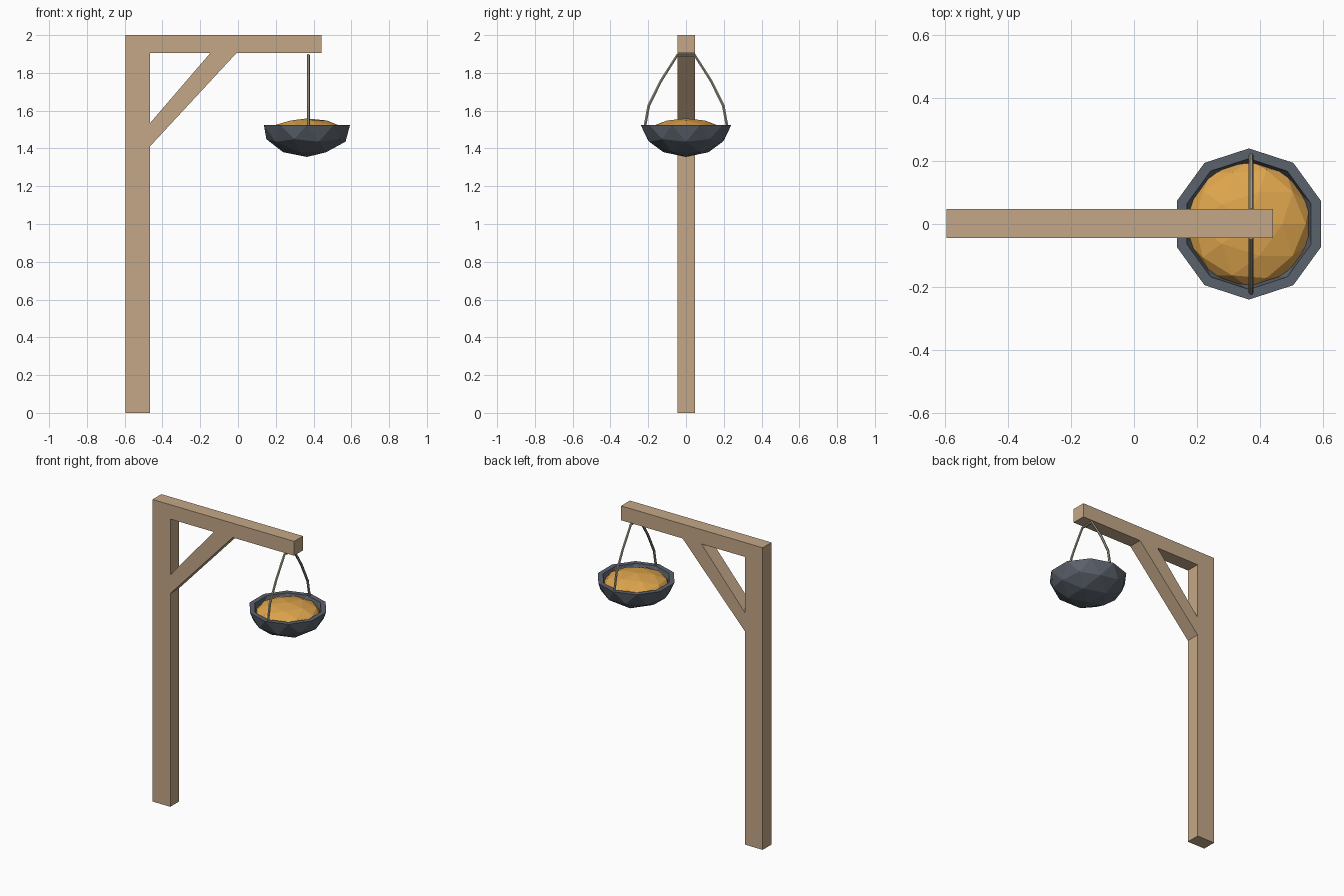
import bpy, bmesh
from mathutils import Matrix, Vector

if "Cube" in bpy.data.objects:
    bpy.data.objects.remove(bpy.data.objects["Cube"])


def material(name, rgb):
    m = bpy.data.materials.new(name)
    m.diffuse_color = (*rgb, 1)
    m.use_nodes = True
    m.node_tree.nodes["Principled BSDF"].inputs["Base Color"].default_value = m.diffuse_color
    return m


WOOD = material("light wood", (0.55, 0.39, 0.245))
IRON = material("dark iron", (0.105, 0.122, 0.15))
GOLD = material("amber filling", (0.74, 0.38, 0.075))
WIRE = material("pale metal", (0.40, 0.37, 0.29))


def add_bmesh(name, bm, mat):
    mesh = bpy.data.meshes.new(name)
    bm.to_mesh(mesh)
    bm.free()
    mesh.materials.append(mat)
    ob = bpy.data.objects.new(name, mesh)
    bpy.context.collection.objects.link(ob)
    return ob


def add_curve(name, dims, splines, cyclic, mat):
    cu = bpy.data.curves.new(name, 'CURVE')
    cu.dimensions = dims
    for pts in splines:
        sp = cu.splines.new('POLY')
        sp.points.add(len(pts) - 1)
        for p, co in zip(sp.points, pts):
            p.co = (*co, 1)
        sp.use_cyclic_u = cyclic
    cu.materials.append(mat)
    ob = bpy.data.objects.new(name, cu)
    bpy.context.collection.objects.link(ob)
    return ob


def to_mesh(ob):
    bpy.ops.object.select_all(action='DESELECT')
    ob.select_set(True)
    bpy.context.view_layer.objects.active = ob
    bpy.ops.object.convert(target='MESH')
    ob.data.polygons.foreach_set("use_smooth", [False] * len(ob.data.polygons))


# Gallows frame: post, beam and brace as one outline with a triangular hole
outer = [(-0.595, 0, 0), (-0.465, 0, 0), (-0.465, 1.412, 0), (-0.008, 1.905, 0),
         (0.442, 1.905, 0), (0.442, 2, 0), (-0.595, 2, 0)]
hole = [(-0.465, 1.535, 0), (-0.465, 1.905, 0), (-0.147, 1.905, 0)]
frame = add_curve("wooden_frame", '2D', [outer, hole], True, WOOD)
frame.data.fill_mode = 'BOTH'
frame.data.extrude = 0.046
frame.rotation_euler.x = 1.5707963
frame.location.y = 0.002
to_mesh(frame)

# Bowl: faceted half sphere with an inner shell bridged at the rim
CX, RIM = 0.365, 1.525
bm = bmesh.new()
bmesh.ops.create_icosphere(bm, subdivisions=2, radius=1)
bmesh.ops.delete(bm, geom=[v for v in bm.verts if v.co.z > 0.01], context='VERTS')
copy = bmesh.ops.duplicate(bm, geom=bm.verts[:] + bm.edges[:] + bm.faces[:])["geom"]
inner = [g for g in copy if isinstance(g, bmesh.types.BMVert)]
bmesh.ops.scale(bm, vec=(0.865, 0.865, 0.84), verts=inner)
bmesh.ops.reverse_faces(bm, faces=[g for g in copy if isinstance(g, bmesh.types.BMFace)])
bmesh.ops.bridge_loops(bm, edges=[e for e in bm.edges if e.is_boundary])
bmesh.ops.recalc_face_normals(bm, faces=bm.faces)
bmesh.ops.transform(bm, verts=bm.verts, matrix=Matrix.LocRotScale(
    Vector((CX, 0, RIM)), None, Vector((0.24, 0.24, 0.17))))
add_bmesh("bowl", bm, IRON)

# Filling: flattened faceted ball showing above the rim
bm = bmesh.new()
bmesh.ops.create_icosphere(bm, subdivisions=2, radius=1, matrix=Matrix.LocRotScale(
    Vector((CX, 0, 1.484)), None, Vector((0.202, 0.202, 0.075))))
add_bmesh("filling", bm, GOLD)

# Bail handle: bent wire over the bowl, passing just under the beam
side = [(0.218, 1.515), (0.197, 1.628), (0.133, 1.757), (0.046, 1.894)]
path = [(0.372, -y, z) for y, z in side] + [(0.372, y, z) for y, z in reversed(side)]
handle = add_curve("handle", '3D', [path], False, WIRE)
handle.data.bevel_depth = 0.008
handle.data.bevel_resolution = 1
handle.data.use_fill_caps = True
to_mesh(handle)
